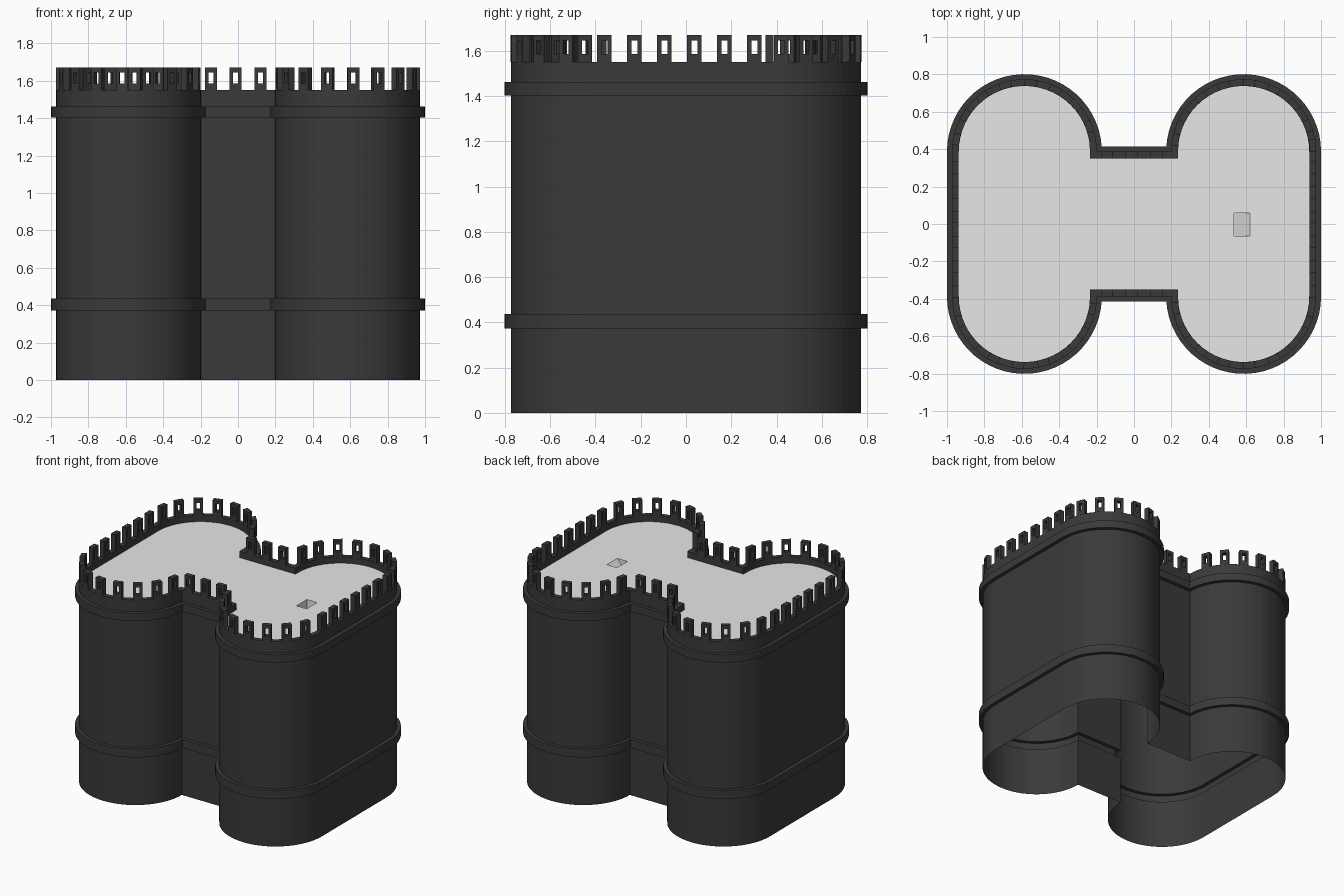
import bpy, bmesh
from math import sin, cos, pi, asin, sqrt
from mathutils import Vector

if "Cube" in bpy.data.objects:
    bpy.data.objects.remove(bpy.data.objects["Cube"])

CX, CY, R = 0.586, 0.387, 0.387      # tower centre, start of round end, radius
ROOF, TOP, CREST = 1.503, 1.55, 1.67
THICK = 0.036
N = 28


def material(name, c):
    m = bpy.data.materials.new(name)
    m.diffuse_color = (c, c, c, 1)
    m.use_nodes = True
    m.node_tree.nodes["Principled BSDF"].inputs["Base Color"].default_value = m.diffuse_color
    return m


dark = material("charcoal_stone", 0.042)
light = material("pale_roof", 0.8)


def finish(bm, name, mat, recalc=True):
    if recalc:
        bmesh.ops.recalc_face_normals(bm, faces=bm.faces[:])
    me = bpy.data.meshes.new(name)
    bm.to_mesh(me)
    bm.free()
    me.materials.append(mat)
    ob = bpy.data.objects.new(name, me)
    bpy.context.collection.objects.link(ob)
    return ob


def outline(d):
    """Counter-clockwise twin-tower footprint, offset outwards by d."""
    r = R + d
    a0 = asin(d / r) if d > 0 else 0
    dx = sqrt(r * r - d * d) if d > 0 else r
    q = [(CX - dx, CY + d)]                      # inner corner, back right
    for i in range(1, N + 1):
        a = pi - a0 - (pi - a0) * i / N
        q.append((CX + r * cos(a), CY + r * sin(a)))
    back_right = q[::-1]
    back_left = [(-x, y) for x, y in q]
    front_left = [(-x, -y) for x, y in back_right]
    front_right = [(x, -y) for x, y in q]
    return back_right + back_left + front_left + front_right


# castle wall: footprint swept through a profile with two raised bands and a parapet
profile = [(0, 0), (0, 0.372), (0.027, 0.372), (0.027, 0.436), (0, 0.436),
           (0, 1.403), (0.027, 1.403), (0.027, 1.462), (0, 1.462),
           (0, TOP), (-THICK, TOP), (-THICK, ROOF)]
bm = bmesh.new()
rings = [[bm.verts.new((x, y, z)) for x, y in outline(d)] for d, z in profile]
for a, b in zip(rings, rings[1:]):
    n = len(a)
    for i in range(n):
        j = (i + 1) % n
        bm.faces.new((a[i], a[j], b[j], b[i]))
finish(bm, "castle_wall", dark, recalc=False)

# roof deck with a hatch opening
HX0, HX1, HY0, HY1 = 0.535, 0.62, -0.065, 0.06
bm = bmesh.new()
hatch = [(HX0, HY0), (HX1, HY0), (HX1, HY1), (HX0, HY1)]
for loop in (outline(-THICK), hatch):
    vs = [bm.verts.new((x, y, ROOF)) for x, y in loop]
    for i in range(len(vs)):
        bm.edges.new((vs[i - 1], vs[i]))
bmesh.ops.triangle_fill(bm, edges=bm.edges[:], use_beauty=True, normal=(0, 0, 1))
for f in bm.faces:
    if f.normal.z < 0:
        f.normal_flip()
finish(bm, "roof_deck", light, recalc=False)

# hatch ramp sloping down inside the opening
DEEP = ROOF - 0.1
bm = bmesh.new()
a, b, c, d = [bm.verts.new((x, y, ROOF)) for x, y in hatch]
e, f = bm.verts.new((HX0, HY0, DEEP)), bm.verts.new((HX0, HY1, DEEP))
for face in ((e, b, c, f), (a, e, f, d), (a, b, e), (d, f, c)):
    bm.faces.new(face)
finish(bm, "hatch_ramp", light, recalc=False)


def merlon(bm, x, y, ang):
    """Upright block with a window slot; (x, y) on outer wall, ang = outward direction."""
    out = Vector((cos(ang), sin(ang), 0))
    side = Vector((-sin(ang), cos(ang), 0))

    def rect(w, z0, z1, depth):
        base = Vector((x, y, 0)) - out * depth
        return [bm.verts.new(base + side * s + Vector((0, 0, z)))
                for s, z in ((-w, z0), (w, z0), (w, z1), (-w, z1))]

    of, ob = rect(0.032, TOP, CREST, 0), rect(0.032, TOP, CREST, THICK)
    hf, hb = rect(0.013, 1.586, 1.645, 0), rect(0.013, 1.586, 1.645, THICK)
    for i in range(4):
        j = (i + 1) % 4
        for p, q in ((of, hf), (hf, hb), (hb, ob), (ob, of)):
            bm.faces.new((p[i], p[j], q[j], q[i]))


def round_end(bm, cx, sy, phase, ks):
    """Merlons round a tower end; angles are measured from the y axis."""
    for k in ks:
        t = phase + 0.37 * k
        x, y = sin(t), sy * cos(t)
        ang = pi / 2 - t if sy > 0 else t - pi / 2
        merlon(bm, cx + R * x, sy * CY + R * y, ang)


# battlements
bm = bmesh.new()
for k in range(6):
    y = 0.302 - 0.1325 * k
    merlon(bm, CX + R, y, 0)
    merlon(bm, -CX - R, y, pi)
merlon(bm, CX + R, 0.42, 0)
for x in (0.12, -0.0125, -0.145):
    merlon(bm, x, CY, pi / 2)
    merlon(bm, x, -CY, -pi / 2)
round_end(bm, CX, -1, 0.08, range(-4, 4))
round_end(bm, CX, 1, 0.08, range(-4, 4))
round_end(bm, -CX, -1, -0.09, range(-3, 5))
round_end(bm, -CX, 1, 0.09, range(-4, 4))
finish(bm, "battlements", dark)
